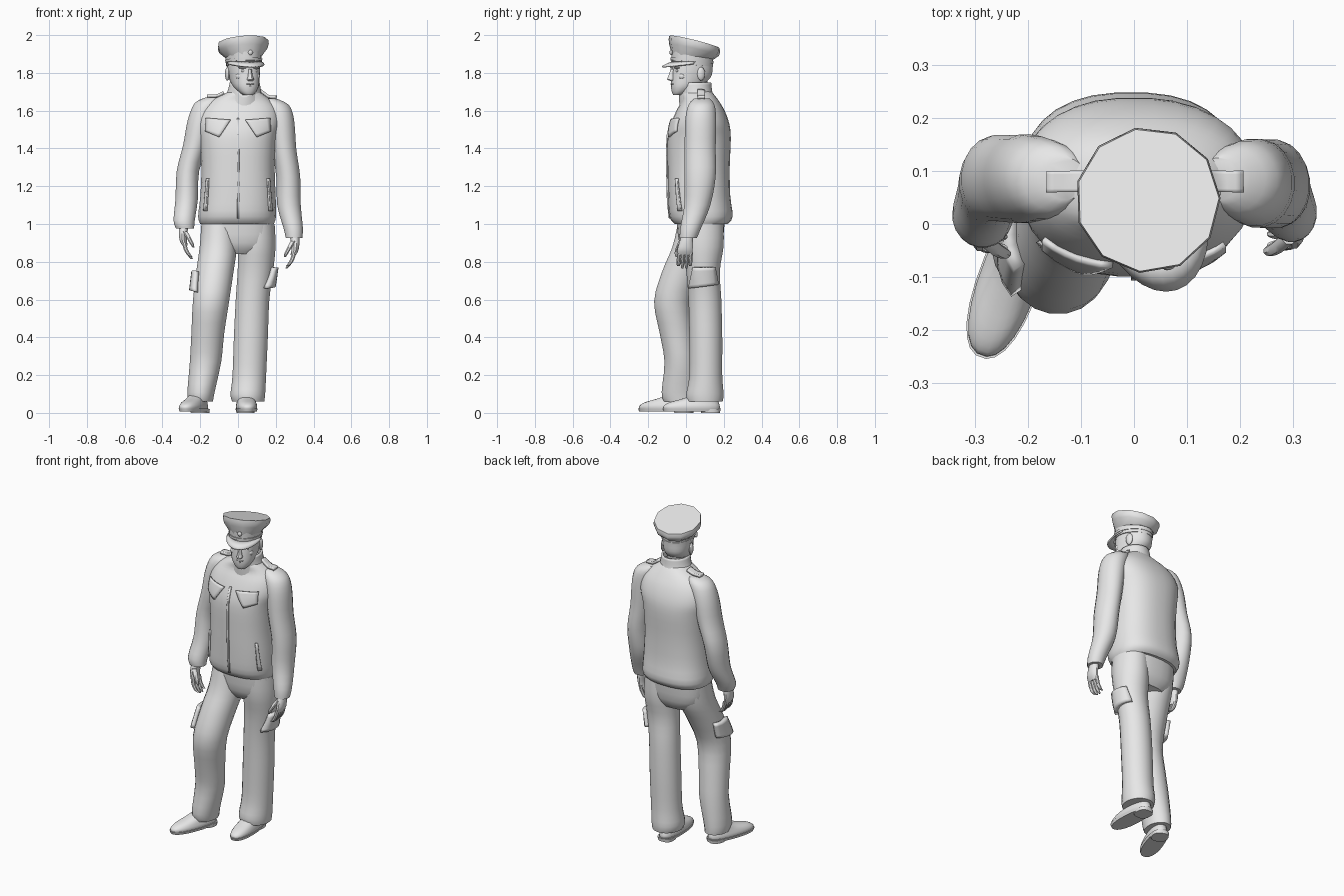
import bpy, bmesh, math
from mathutils import Vector, Matrix
from mathutils.bvhtree import BVHTree

if "Cube" in bpy.data.objects:
    bpy.data.objects.remove(bpy.data.objects["Cube"])

grey = bpy.data.materials.new("plain grey")
grey.use_nodes = True
grey.diffuse_color = (0.8, 0.8, 0.8, 1)
grey.node_tree.nodes["Principled BSDF"].inputs["Base Color"].default_value = (0.8, 0.8, 0.8, 1)
parts = []


def finish(name, bm, frame=None):
    """Turn a bmesh into a named object."""
    bmesh.ops.recalc_face_normals(bm, faces=bm.faces)
    if frame:
        bm.transform(frame)
    mesh = bpy.data.meshes.new(name)
    bm.to_mesh(mesh)
    bm.free()
    mesh.materials.append(grey)
    obj = bpy.data.objects.new(name, mesh)
    bpy.context.collection.objects.link(obj)
    parts.append(obj)
    return obj


def smooth_rows(rows, steps):
    """Catmull-Rom interpolation between the given cross-sections."""
    out = []
    for i in range(len(rows) - 1):
        a, b = rows[max(i - 1, 0)], rows[i]
        c, d = rows[i + 1], rows[min(i + 2, len(rows) - 1)]
        for s in range(steps):
            t = s / steps
            out.append([q + t / 2 * (r - p + t * (2 * p - 5 * q + 4 * r - u + t * (3 * (q - r) + u - p)))
                        for p, q, r, u in zip(a, b, c, d)])
    return out + [list(rows[-1])]


def loft(name, rows, sides=20, steps=3, power=2.0, frame=None, drop=0, closed=True):
    """Skin rows of (x, y, z, half width, half depth, optional slope)."""
    bm = bmesh.new()
    rings = []
    for row in smooth_rows(rows, steps):
        x, y, z, rx, ry = row[:5]
        slope = row[5] if len(row) > 5 else 0
        ring = []
        for k in range(sides):
            a = math.tau * (k + 0.5) / sides
            c, s = math.cos(a), math.sin(a)
            px = rx * math.copysign(abs(c) ** (2 / power), c)
            py = ry * math.copysign(abs(s) ** (2 / power), s)
            pz = z - slope * py - drop * max(0, -s) ** 4
            ring.append(bm.verts.new((x + px, y + py, pz)))
        rings.append(ring)
    for low, high in zip(rings, rings[1:]):
        for k in range(sides):
            n = (k + 1) % sides
            bm.faces.new((low[k], low[n], high[n], high[k]))
    if closed:
        bm.faces.new(rings[0])
        bm.faces.new(rings[-1])
    return finish(name, bm, frame)


def patch(name, targets, corners, direction, thick=0.012, n=6):
    """Lay a thin cloth plate on the targets by projecting a quad grid."""
    trees = [BVHTree.FromPolygons([v.co for v in o.data.vertices],
                                  [p.vertices for p in o.data.polygons]) for o in targets]
    a, b, c, d = map(Vector, corners)
    direction = Vector(direction)
    bm = bmesh.new()
    grid = {}
    for i in range(n + 1):
        for j in range(n + 1):
            start = a.lerp(b, i / n).lerp(d.lerp(c, i / n), j / n)
            hits = [t.ray_cast(start, direction) for t in trees]
            hits = [h for h in hits if h[0]]
            if hits:
                hit = min(hits, key=lambda h: h[3])
                grid[i, j] = bm.verts.new(hit[0] - direction * thick * 0.5)
    for i in range(n):
        for j in range(n):
            quad = [grid.get(k) for k in ((i, j), (i + 1, j), (i + 1, j + 1), (i, j + 1))]
            if all(quad):
                bm.faces.new(quad)
    obj = finish(name, bm)
    mod = obj.modifiers.new("thickness", "SOLIDIFY")
    mod.thickness, mod.offset = thick, 0


def ball(name, place, size, frame=None):
    bm = bmesh.new()
    bmesh.ops.create_uvsphere(bm, u_segments=12, v_segments=8, radius=1)
    bm.transform(Matrix.Translation(place) @ Matrix.Diagonal((*size, 1)))
    return finish(name, bm, frame)


# Jacket body, hem band and collar
jacket = loft("jacket", [
    (-.005, .08, 1.0, .195, .14), (-.005, .08, 1.04, .207, .168), (0, .07, 1.15, .2, .165),
    (0, .067, 1.3, .195, .165), (0, .07, 1.45, .205, .168), (.005, .075, 1.53, .22, .155),
    (.01, .077, 1.6, .205, .128), (.015, .075, 1.65, .165, .1), (.03, .06, 1.69, .1, .085),
    (.033, .055, 1.71, .07, .07)], sides=32, power=2.4)
collar = loft("collar", [
    (.03, .058, 1.665, .105, .092), (.033, .052, 1.70, .09, .088), (.036, .048, 1.75, .08, .086)],
    sides=24, drop=.07, closed=False)
collar.modifiers.new("thickness", "SOLIDIFY").thickness = .01

# Sleeves
left_sleeve = loft("left_sleeve", [
    (.16, .085, 1.665, .04, .04), (.2, .082, 1.63, .07, .07), (.226, .078, 1.55, .072, .083),
    (.243, .075, 1.4, .066, .083), (.266, .075, 1.25, .064, .083), (.27, .06, 1.1, .063, .07),
    (.292, .025, .98, .052, .056), (.297, .012, .925, .044, .046)])
right_sleeve = loft("right_sleeve", [
    (-.13, .085, 1.67, .04, .04), (-.16, .085, 1.64, .07, .07), (-.195, .085, 1.55, .072, .083),
    (-.225, .085, 1.42, .066, .083), (-.265, .085, 1.28, .06, .08), (-.272, .06, 1.13, .06, .07),
    (-.285, .015, 1.02, .057, .058), (-.28, .005, .975, .048, .046)])

# Trousers
loft("trouser_seat", [
    (0, .08, .84, .12, .08), (0, .078, .9, .185, .115), (0, .078, 1.04, .19, .13)], sides=24, power=2.4)
left_leg = loft("left_trouser_leg", [
    (.1, .085, 1.0, .095, .115), (.1, .088, .88, .1, .112), (.092, .09, .75, .095, .09),
    (.077, .1, .6, .09, .088), (.068, .105, .4, .091, .088), (.06, .105, .2, .09, .088),
    (.052, .1, .1, .093, .1), (.054, .1, .06, .086, .095)])
right_leg = loft("right_trouser_leg", [
    (-.1, .07, 1.0, .095, .115), (-.104, .045, .88, .1, .118), (-.122, -.015, .75, .1, .112),
    (-.143, -.07, .59, .097, .1), (-.16, -.05, .42, .088, .09), (-.172, -.03, .27, .084, .085),
    (-.196, -.035, .11, .073, .095), (-.198, -.03, .06, .066, .088)])

# Raised cloth details
for side, name in ((1, "left"), (-1, "right")):
    patch(name + "_chest_flap", [jacket], [
        (side * .04, -1, 1.55), (side * .17, -1, 1.56), (side * .17, -1, 1.49), (side * .1, -1, 1.46)], (0, 1, 0))
    patch(name + "_pocket_welt", [jacket], [
        (side * .155, -1, 1.24), (side * .165, -1, 1.24), (side * .18, -1, 1.07), (side * .165, -1, 1.07)], (0, 1, 0))
    x = .02 + side * .185
    patch(name + "_shoulder_strap", [jacket, left_sleeve, right_sleeve], [
        (x, .06, 3), (x - side * .09, .06, 3), (x - side * .09, .1, 3), (x, .1, 3)], (0, 0, -1), .016)
patch("zip_placket", [jacket], [(-.006, -1, 1.56), (.006, -1, 1.56), (.008, -1, 1.03), (-.004, -1, 1.03)], (0, 1, 0), .008)
patch("left_cargo_pocket", [left_leg], [(1, .04, .77), (1, .15, .77), (1, .165, .68), (1, .02, .66)], (-1, 0, 0), .026)
patch("right_cargo_pocket", [right_leg], [(-1, -.08, .75), (-1, .04, .75), (-1, .02, .66), (-1, -.13, .64)], (1, 0, 0), .026)

# Hands, built once as a left hand and mirrored
for name, frame in (("left", Matrix()),
                    ("right", Matrix.Translation((.012, -.005, .05)) @ Matrix.Diagonal((-1, 1, 1, 1)))):
    loft(name + "_palm", [
        (.297, .01, .95, .026, .03), (.302, .002, .91, .024, .036), (.302, -.005, .865, .02, .042),
        (.292, -.006, .835, .015, .04)], sides=12, frame=frame)
    for f in range(4):
        y = -.036 + f * .021
        tip = .765 + (.012 if f in (0, 3) else 0)
        loft(f"{name}_finger_{f + 1}", [
            (.296, y, .85, .012, .011), (.288, y - .003, .815, .012, .011),
            (.27, y - .004, .785, .011, .01), (.256, y - .004, tip, .006, .006)], sides=8, frame=frame)
    loft(name + "_thumb", [
        (.292, -.025, .91, .014, .014), (.272, -.042, .875, .013, .013),
        (.256, -.05, .845, .011, .011), (.248, -.05, .825, .005, .005)], sides=8, frame=frame)

# Shoes with soles and heels
for name, place, yaw in (("left", (.045, .03, 0), 3), ("right", (-.235, -.105, 0), -20)):
    frame = Matrix.Translation(place) @ Matrix.Rotation(math.radians(yaw), 4, "Z")
    loft(name + "_shoe", [
        (0, 0, .015, .053, .148), (0, 0, .035, .056, .15), (0, .012, .055, .051, .132),
        (0, .045, .075, .045, .095), (0, .075, .1, .042, .062), (0, .08, .14, .042, .055)],
        sides=24, power=2.3, frame=frame)
    loft(name + "_sole", [(0, 0, .008, .054, .15), (0, 0, .024, .059, .156)], 24, 1, 2.3, frame)
    loft(name + "_heel", [(0, .1, 0, .047, .05), (0, .1, .02, .049, .053)], 16, 1, 2.6, frame)

# Head and face, turned a little to the left
turn = Matrix.Translation((.026, .045, 0)) @ Matrix.Rotation(math.radians(18), 4, "Z")
loft("neck", [(0, 0, 1.6, .07, .07), (0, 0, 1.7, .06, .064), (0, .005, 1.78, .06, .07)], frame=turn)
loft("head", [
    (0, -.09, 1.683, .024, .026), (0, -.078, 1.698, .043, .045), (0, -.048, 1.73, .066, .08),
    (0, -.02, 1.775, .077, .106), (0, -.012, 1.82, .083, .109), (0, -.01, 1.88, .083, .106)],
    sides=24, power=2.2, frame=turn)
loft("nose", [
    (0, -.125, 1.757, .012, .008), (0, -.13, 1.766, .018, .022), (0, -.127, 1.785, .012, .018),
    (0, -.12, 1.82, .009, .013)], sides=10, frame=turn)
ball("upper_lip", (0, -.121, 1.741), (.024, .011, .005), turn)
ball("lower_lip", (0, -.118, 1.731), (.02, .011, .006), turn)
ball("chin", (0, -.1, 1.703), (.025, .018, .016), turn)
for side, name in ((1, "left"), (-1, "right")):
    ball(name + "_brow", (side * .034, -.108, 1.828), (.026, .014, .007), turn)
    ball(name + "_eye", (side * .032, -.107, 1.81), (.015, .01, .007), turn)
    ball(name + "_cheek", (side * .043, -.084, 1.782), (.025, .022, .02), turn)
    ball(name + "_ear", (side * .083, .01, 1.795), (.012, .022, .036), turn)

# Peaked cap: band, flared crown, strap, badge and peak
loft("cap_band", [(0, -.012, 1.84, .09, .112, .08), (0, -.012, 1.9, .094, .114, .12)], 24, 1, frame=turn)
loft("cap_crown", [
    (0, -.01, 1.885, .095, .115, .12), (0, -.002, 1.922, .13, .133, .24),
    (0, 0, 1.945, .137, .138, .26), (0, 0, 1.964, .134, .135, .26)], 11, 1, frame=turn)
loft("cap_strap", [(0, -.014, 1.858, .095, .117, .08), (0, -.014, 1.872, .096, .118, .08)], 24, 1, frame=turn)
ball("cap_badge", (0, -.13, 1.908), (.013, .008, .014), turn)
bm = bmesh.new()
edges = []
for k in range(15):
    a = math.radians(-80 + k * 160 / 14)
    s, c = math.sin(a), math.cos(a)
    edges.append([bm.verts.new((.09 * s, -.01 - .108 * c, 1.862)),
                  bm.verts.new((.1 * s, -.01 - .14 * c, 1.858 - .008 * c)),
                  bm.verts.new((.104 * s, -.01 - .168 * c, 1.852 - .016 * c))])
for p, q in zip(edges, edges[1:]):
    for i in range(2):
        bm.faces.new((p[i], p[i + 1], q[i + 1], q[i]))
peak = finish("cap_peak", bm, turn)
peak.modifiers.new("thickness", "SOLIDIFY").thickness = .008

# Smooth shading that keeps hard edges
bpy.ops.object.select_all(action="DESELECT")
for obj in parts:
    obj.select_set(True)
bpy.context.view_layer.objects.active = parts[0]
bpy.ops.object.shade_smooth_by_angle(angle=math.radians(40))
